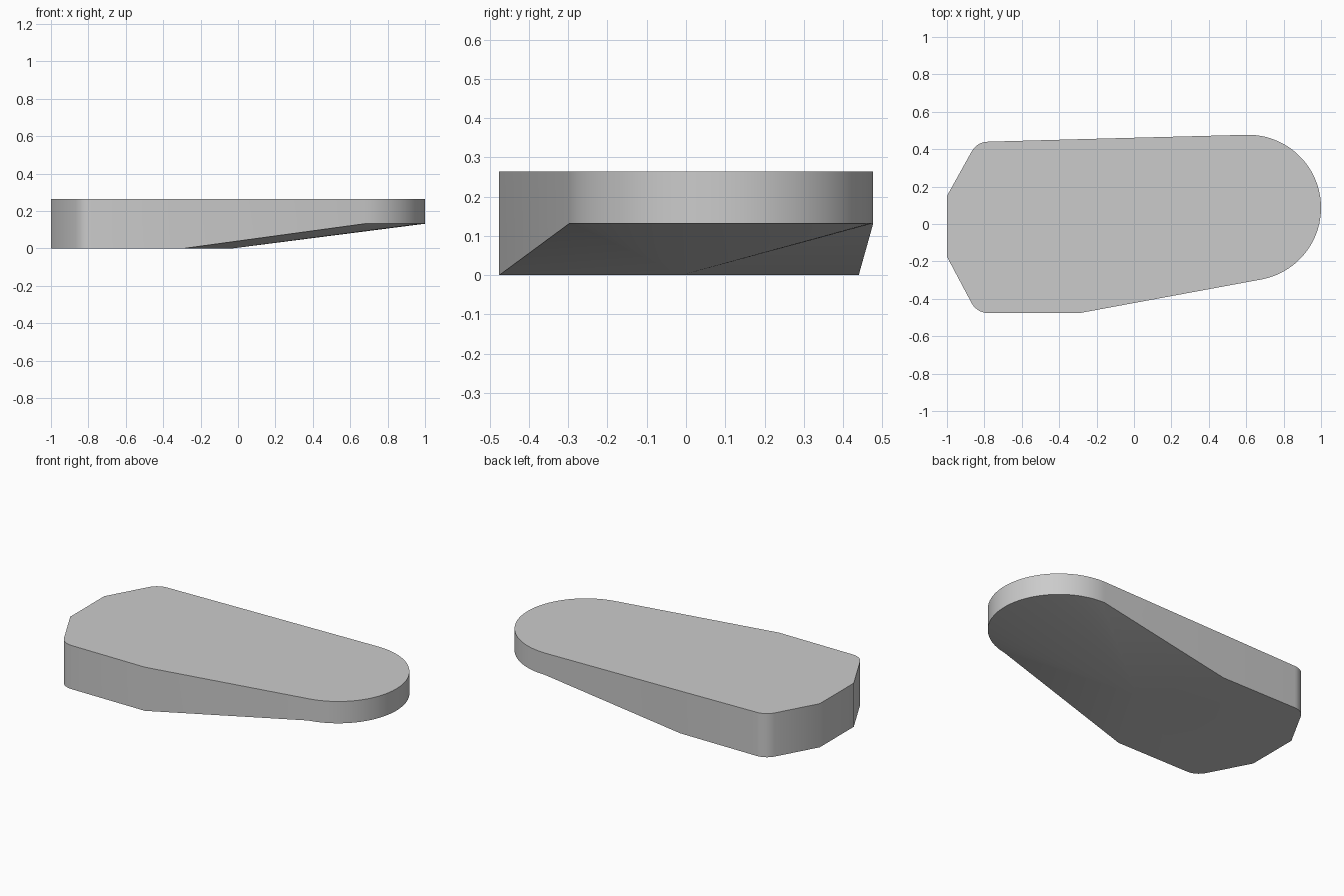
import bpy, bmesh
from math import radians, sin, cos

cube = bpy.data.objects.get("Cube")
if cube:
    bpy.data.objects.remove(cube, do_unlink=True)

TOP, TIP_Z = 0.264, 0.132


def arc(cx, cy, r, start, end, steps):
    """Points along a circular arc, angles in degrees."""
    angles = [radians(start + (end - start) * i / steps) for i in range(steps + 1)]
    return [(cx + r * cos(a), cy + r * sin(a)) for a in angles]


# Outline, counter-clockwise: chamfered heel, flat sides, round tip
heel_front = [(-1, -0.175)] + arc(-0.78, -0.376, 0.1, 210, 270, 8) + [(-0.29, -0.476)]
tip = arc(0.61, 0.087, 0.39, -80, 90, 48)
heel_back = [(-0.27, 0.454)] + arc(-0.78, 0.34, 0.1, 90, 150, 8) + [(-1, 0.15)]
outline = heel_front + tip + heel_back

bm = bmesh.new()
upper = [bm.verts.new((x, y, TOP)) for x, y in outline]
# The underside rises towards the tip; the back kink sits slightly inward
lower = [bm.verts.new((x, min(y, 0.44) if x < 0 else y, TIP_Z if x > 0.3 else 0))
         for x, y in outline]
centre = bm.verts.new((-0.03, -0.01, 0))

# Flat top, side walls and fanned underside
bm.faces.new(upper)
for i in range(len(outline)):
    j = (i + 1) % len(outline)
    bm.faces.new((lower[i], lower[j], upper[j], upper[i]))
    bm.faces.new((lower[j], lower[i], centre))
bmesh.ops.recalc_face_normals(bm, faces=bm.faces)

mesh = bpy.data.meshes.new("wedge_slab")
bm.to_mesh(mesh)
bm.free()
slab = bpy.data.objects.new("wedge_slab", mesh)
bpy.context.collection.objects.link(slab)

# Plain grey material
grey = bpy.data.materials.new("plain_grey")
grey.use_nodes = True
colour = (0.6, 0.6, 0.6, 1)
grey.diffuse_color = colour
for node in grey.node_tree.nodes:
    if node.type == 'BSDF_PRINCIPLED':
        node.inputs["Base Color"].default_value = colour
mesh.materials.append(grey)

# Smooth walls with sharp rims
bpy.ops.object.select_all(action='DESELECT')
slab.select_set(True)
bpy.context.view_layer.objects.active = slab
bpy.ops.object.shade_smooth_by_angle(angle=radians(35))
